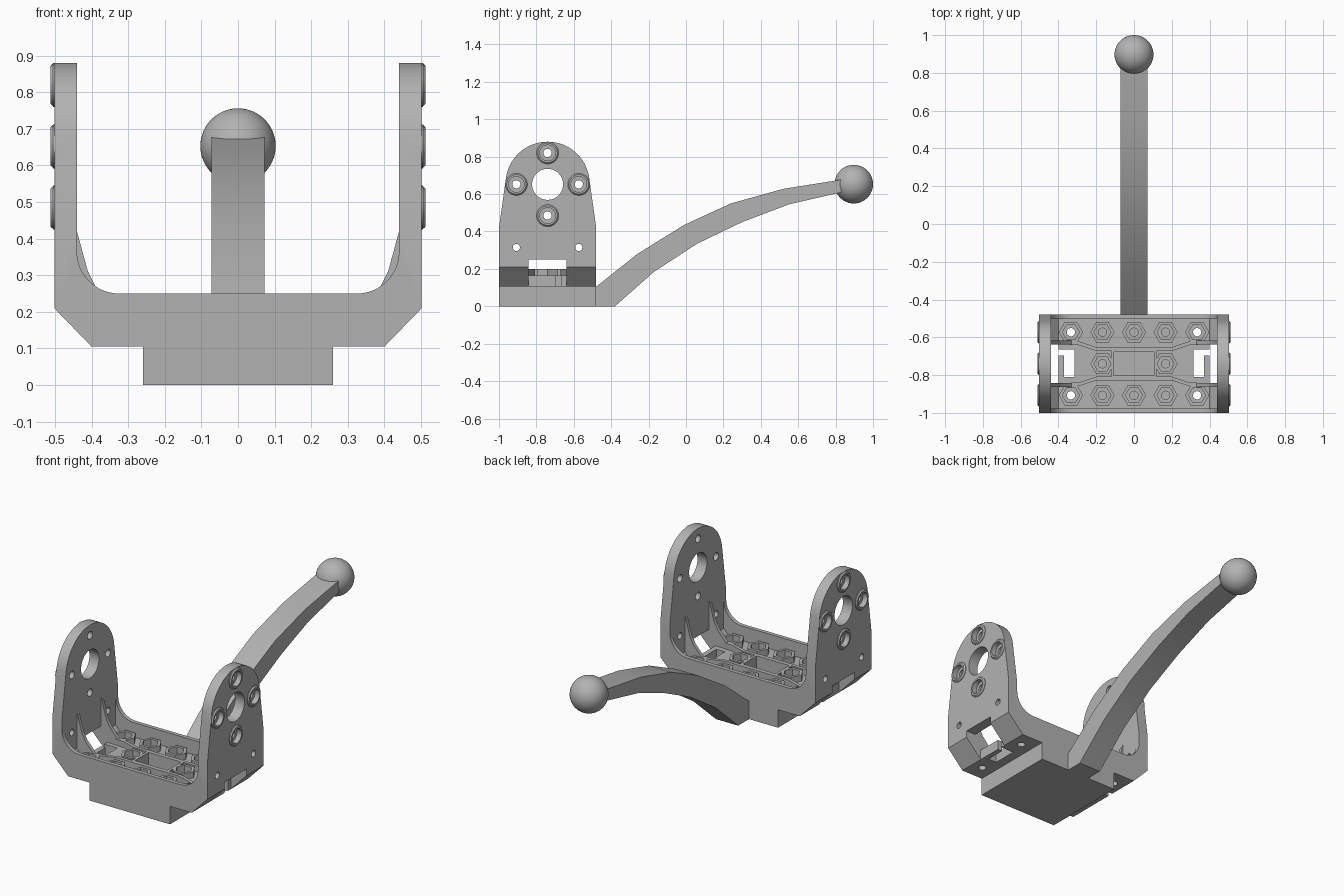
import bpy, bmesh, math
from mathutils import Vector

cube = bpy.data.objects.get("Cube")
if cube:
    bpy.data.objects.remove(cube, do_unlink=True)

grey = bpy.data.materials.new("plain_grey")
grey.use_nodes = True
grey.diffuse_color = (0.45, 0.45, 0.45, 1)
grey.node_tree.nodes["Principled BSDF"].inputs["Base Color"].default_value = (0.45, 0.45, 0.45, 1)

MID = -0.74          # centre line of the bracket in y
SIDES = (-1, 1)


def prism(name, points, axis, lo, hi, end_scale=1.0):
    """Extrude a 2D outline along an axis, optionally tapering the far end."""
    place = {"x": lambda a, b, t: (t, a, b),
             "y": lambda a, b, t: (a, t, b),
             "z": lambda a, b, t: (a, b, t)}[axis]
    ca = sum(p[0] for p in points) / len(points)
    cb = sum(p[1] for p in points) / len(points)
    bm = bmesh.new()
    near = [bm.verts.new(place(a, b, lo)) for a, b in points]
    far = [bm.verts.new(place(ca + (a - ca) * end_scale, cb + (b - cb) * end_scale, hi))
           for a, b in points]
    bm.faces.new(near)
    bm.faces.new(far[::-1])
    n = len(points)
    for i in range(n):
        j = (i + 1) % n
        bm.faces.new((near[i], far[i], far[j], near[j]))
    bmesh.ops.recalc_face_normals(bm, faces=bm.faces)
    mesh = bpy.data.meshes.new(name)
    bm.to_mesh(mesh)
    bm.free()
    mesh.materials.append(grey)
    obj = bpy.data.objects.new(name, mesh)
    bpy.context.collection.objects.link(obj)
    return obj


def arc(ca, cb, r, start, end, n):
    steps = [math.radians(start + (end - start) * i / n) for i in range(n + 1)]
    return [(ca + r * math.cos(t), cb + r * math.sin(t)) for t in steps]


def ring(ca, cb, r, n=32):
    return arc(ca, cb, r, 0, 360, n)[:-1]


def rect(a0, a1, b0, b1):
    return [(a0, b0), (a1, b0), (a1, b1), (a0, b1)]


def combine(target, tool, operation):
    mod = target.modifiers.new("combine", "BOOLEAN")
    mod.operation = operation
    mod.solver = "EXACT"
    mod.object = tool
    bpy.context.view_layer.objects.active = target
    bpy.ops.object.modifier_apply(modifier=mod.name)
    bpy.data.objects.remove(tool, do_unlink=True)


def add(*args):
    combine(bracket, prism("tool", *args), "UNION")


def cut(*args):
    combine(bracket, prism("tool", *args), "DIFFERENCE")


# U-shaped bracket: front outline, then trimmed to the round-topped side outline
half = [(0.26, 0), (0.26, 0.105), (0.40, 0.105), (0.502, 0.21), (0.502, 0.9), (0.44, 0.9)]
half += arc(0.325, 0.365, 0.115, 0, -90, 12)
outline = half + [(-x, z) for x, z in reversed(half)]
bracket = prism("bracket", outline, "y", -1.1, -0.4)
side = [(-1, -0.1), (-0.48, -0.1), (-0.48, 0.42)]
side += arc(MID, 0.655, 0.225, 5, 175, 32) + [(-1, 0.42)]
combine(bracket, prism("tool", side, "x", -0.7, 0.7), "INTERSECT")

# Tray hollow between thin front and back walls
tray = [(0.40, 0.165), (0.44, 0.205), (0.44, 0.5)]
cut(tray + [(-x, z) for x, z in reversed(tray)], "y", -0.977, -0.503)

# Gussets and bent floor ribs
gusset = [(0.45, 0.42), (0.44, 0.42), (0.41, 0.31), (0.385, 0.26), (0.33, 0.2),
          (0.33, 0.15), (0.42, 0.15), (0.45, 0.19)]
for s in SIDES:
    for d in SIDES:
        y = MID + d * 0.112
        add([(s * x, z) for x, z in gusset], "y", y - 0.01, y + 0.01)
path = [(0.36, 0.112), (0.29, 0.108), (0.20, 0.078)]
path += [(-x, w) for x, w in reversed(path)]
for d in SIDES:
    rib = [(x, MID + d * (w + 0.01)) for x, w in path]
    rib += [(x, MID + d * (w - 0.01)) for x, w in reversed(path)]
    add(rib, "z", 0.15, 0.2)

# Hexagonal nut seats in the tray
seats = [(i * 0.167, MID + d * 0.167) for i in (-2, -1, 0, 1, 2) for d in SIDES]
seats += [(s * 0.167, MID) for s in SIDES]
for x, y in seats:
    add(ring(x, y, 0.064, 6), "z", 0.15, 0.2)
for x, y in seats:
    cut(ring(x, y, 0.045, 6), "z", 0.15, 0.3)
    bottom = -0.1 if abs(x) > 0.3 else 0.08
    cut(ring(x, y, 0.022, 20), "z", bottom, 0.3)

# Central framed pocket
add(rect(-0.12, 0.12, MID - 0.078, MID + 0.078), "z", 0.15, 0.2)
cut(rect(-0.105, 0.105, MID - 0.063, MID + 0.063), "z", 0.11, 0.3)

# End openings and hook-shaped slots
for s in SIDES:
    cut(rect(s * 0.40, s * 0.6, MID - 0.102, MID + 0.102), "z", -0.1, 0.25)
    cut(rect(s * 0.315, s * 0.37, MID - 0.07, MID + 0.075), "z", -0.1, 0.3)
    cut(rect(s * 0.36, s * 0.42, MID + 0.045, MID + 0.075), "z", -0.1, 0.19)

# Side plates: screw bosses, counterbores and holes
bosses = [(MID, 0.82), (MID, 0.485), (MID - 0.167, 0.652), (MID + 0.167, 0.652)]
for s in SIDES:
    for y, z in bosses:
        add(ring(y, z, 0.06), "x", s * 0.48, s * 0.505)
        add(ring(y, z, 0.06), "x", s * 0.504, s * 0.512, 0.87)
        cut(ring(y, z, 0.042), "x", s * 0.482, s * 0.6)
        cut(ring(y, z, 0.022, 20), "x", s * 0.4, s * 0.6)
    cut(ring(MID, 0.652, 0.083, 40), "x", s * 0.3, s * 0.6)
    for d in SIDES:
        cut(ring(MID + d * 0.167, 0.315, 0.019, 20), "x", s * 0.4, s * 0.6)

# Curved lever arm
top = [(-0.49, 0.097), (-0.48, 0.105), (-0.26, 0.28), (-0.01, 0.435), (0.24, 0.55),
       (0.52, 0.628), (0.83, 0.677)]
under = [(0.83, 0.609), (0.55, 0.545), (0.30, 0.45), (0.06, 0.335), (-0.17, 0.185),
         (-0.38, 0), (-0.49, 0)]
arm = prism("lever_arm", top + under, "x", -0.072, 0.072)

# Ball knob at the end of the arm
bpy.ops.mesh.primitive_uv_sphere_add(segments=48, ring_count=24, radius=0.103,
                                     location=(0, 0.897, 0.653))
knob = bpy.context.object
knob.name = "ball_knob"
knob.data.materials.append(grey)

# Smooth curved faces, keep edges crisp
bpy.ops.object.select_all(action="DESELECT")
for obj in (bracket, arm, knob):
    obj.select_set(True)
bpy.context.view_layer.objects.active = bracket
bpy.ops.object.shade_smooth_by_angle(angle=math.radians(25))
